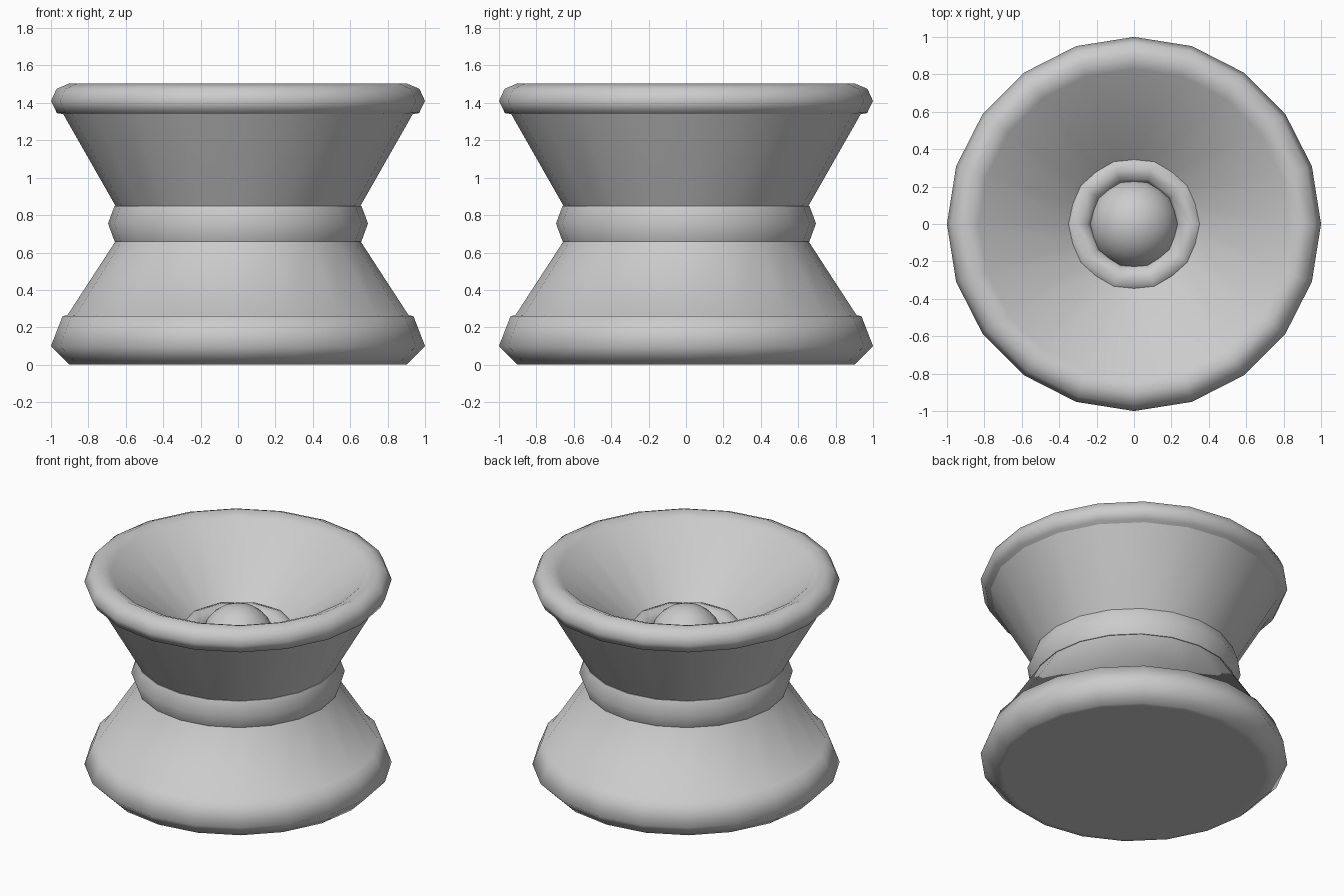
import bpy, bmesh, math

cube = bpy.data.objects.get("Cube")
if cube:
    bpy.data.objects.remove(cube, do_unlink=True)

grey = bpy.data.materials.new("light_grey")
grey.use_nodes = True
colour = (0.6, 0.6, 0.6, 1)
grey.diffuse_color = colour
grey.node_tree.nodes["Principled BSDF"].inputs["Base Color"].default_value = colour


def finish(obj, name, angle):
    """Name, colour and smooth a part."""
    obj.name = obj.data.name = name
    obj.data.materials.append(grey)
    bpy.ops.object.select_all(action='DESELECT')
    obj.select_set(True)
    bpy.context.view_layer.objects.active = obj
    bpy.ops.object.shade_smooth_by_angle(angle=math.radians(angle))


def lathe(name, profile, closed=False, sides=20, angle=80):
    """Spin a (radius, height) profile around the z axis."""
    bm = bmesh.new()
    verts = [bm.verts.new((r, 0, z)) for r, z in profile]
    edges = [bm.edges.new(pair) for pair in zip(verts, verts[1:])]
    if closed:
        edges.append(bm.edges.new((verts[-1], verts[0])))
    bmesh.ops.spin(bm, geom=verts + edges, cent=(0, 0, 0), axis=(0, 0, 1),
                   angle=math.tau, steps=sides, use_merge=True)
    bmesh.ops.remove_doubles(bm, verts=bm.verts, dist=0.0005)
    bmesh.ops.recalc_face_normals(bm, faces=bm.faces)
    mesh = bpy.data.meshes.new(name)
    bm.to_mesh(mesh)
    bm.free()
    obj = bpy.data.objects.new(name, mesh)
    bpy.context.collection.objects.link(obj)
    finish(obj, name, angle)


def ring(centre_r, centre_z, size, points=8):
    """Cross-section of a rounded ring."""
    turns = [math.tau * i / points for i in range(points)]
    return [(centre_r + size * math.cos(t), centre_z + size * math.sin(t)) for t in turns]


# Flared foot with its rounded bottom edge
lathe("base", [(0, 0), (0.86, 0), (0.90, 0), (1.0, 0.10), (0.938, 0.26), (0.912, 0.265),
               (0.655, 0.66), (0.60, 0.745)])

# Waist band
lathe("waist_band", [(0.60, 0.66), (0.66, 0.66), (0.695, 0.755), (0.66, 0.85), (0.60, 0.85)],
      angle=45)

# Outer wall of the upper flare
lathe("upper_wall", [(0.60, 0.76), (0.655, 0.85), (0.94, 1.35)])

# Rounded rim that runs smoothly into the bowl, closed underneath inside the wall
lathe("rim_and_bowl", [(0.0, 0.76), (0.60, 0.76), (0.90, 1.335), (0.968, 1.345), (1.0, 1.41),
                       (0.97, 1.475), (0.90, 1.505), (0.83, 1.475), (0.35, 1.095), (0, 0.82)])

# Small ring and ball in the bowl
lathe("inner_ring", ring(0.31, 1.027, 0.085), closed=True, sides=10)
bpy.ops.mesh.primitive_uv_sphere_add(segments=20, ring_count=12, radius=0.24,
                                     location=(0, 0, 0.987))
finish(bpy.context.object, "ball", 80)
